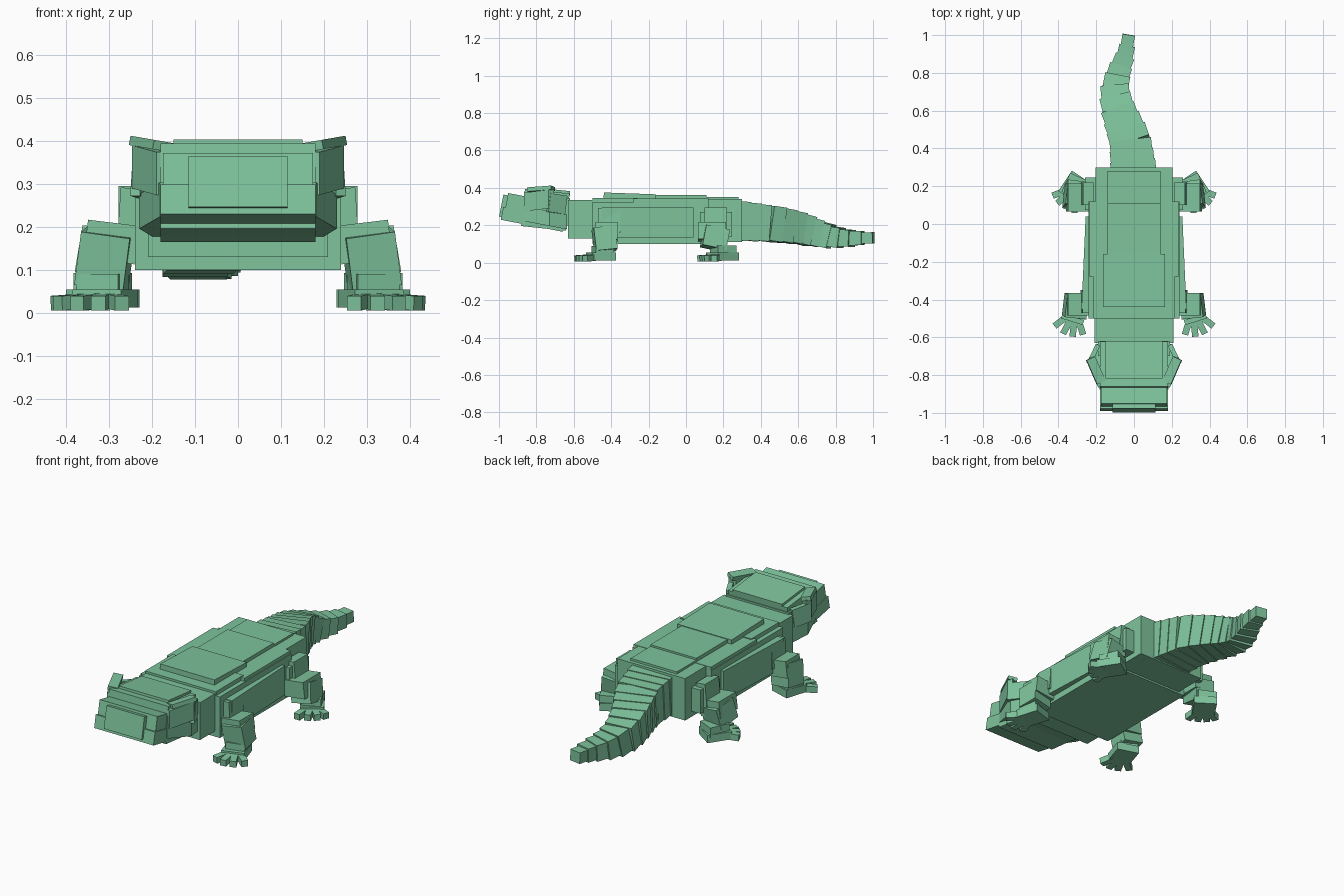
import bpy, bmesh
from math import radians, atan2
from mathutils import Matrix, Vector, Euler

if "Cube" in bpy.data.objects:
    bpy.data.objects.remove(bpy.data.objects["Cube"], do_unlink=True)

skin = bpy.data.materials.new("scale_green")
skin.use_nodes = True
GREEN = (0.21, 0.55, 0.335, 1)
skin.diffuse_color = GREEN
skin.node_tree.nodes["Principled BSDF"].inputs["Base Color"].default_value = GREEN


def finish(name, bm):
    bmesh.ops.recalc_face_normals(bm, faces=bm.faces)
    mesh = bpy.data.meshes.new(name)
    bm.to_mesh(mesh)
    bm.free()
    mesh.materials.append(skin)
    obj = bpy.data.objects.new(name, mesh)
    bpy.context.collection.objects.link(obj)
    return obj


def box(name, center, size, rot=(0, 0, 0)):
    """Box by centre, size and rotation in degrees."""
    bm = bmesh.new()
    turn = Euler([radians(a) for a in rot]).to_matrix().to_4x4()
    bmesh.ops.create_cube(bm, size=1, matrix=Matrix.Translation(center) @ turn @ Matrix.Diagonal((*size, 1)))
    return finish(name, bm)


def span(name, half_width, y, z):
    """Upright box centred on x, given its y and z ranges."""
    return box(name, (0, sum(y) / 2, sum(z) / 2), (half_width * 2, y[1] - y[0], z[1] - z[0]))


def prism(name, plan, low, high, side, pitch=0):
    """Plan outline extruded upwards, mirrored by side, pitched along y."""
    bm = bmesh.new()
    rings = []
    mid = sum(p[1] for p in plan) / len(plan)
    for z in (low, high):
        rings.append([bm.verts.new((x * side, y, z - (y - mid) * pitch)) for x, y in plan])
    bm.faces.new(rings[0])
    bm.faces.new(rings[1])
    n = len(plan)
    for i in range(n):
        j = (i + 1) % n
        bm.faces.new((rings[0][i], rings[0][j], rings[1][j], rings[1][i]))
    return finish(name, bm)


# Trunk with layered back plates
span("trunk", 0.24, (-0.5, 0.12), (0.10, 0.325))
span("pelvis", 0.205, (0.1, 0.3), (0.11, 0.34))
span("neck", 0.21, (-0.63, -0.48), (0.13, 0.335))
span("shoulder_plate", 0.215, (-0.5, -0.26), (0.3, 0.347))
span("mid_back_plate", 0.235, (-0.28, 0.12), (0.3, 0.342))
box("front_back_plate", (0, -0.3, 0.353), (0.33, 0.28, 0.035), (-2, 0, 0))
span("rear_back_plate", 0.14, (-0.16, 0.11), (0.32, 0.362))
span("hip_back_plate", 0.14, (0.1, 0.28), (0.32, 0.352))

# Head, tilted nose up
span("head_collar", 0.19, (-0.70, -0.62), (0.2, 0.345))
box("jaw", (0, -0.818, 0.232), (0.36, 0.337, 0.07), (-11, 0, 0))
box("snout", (0, -0.865, 0.287), (0.35, 0.2, 0.135), (-11, 0, 0))
box("nose_plate", (0, -0.973, 0.303), (0.23, 0.03, 0.12), (-11, 0, 0))
box("skull", (0, -0.752, 0.283), (0.36, 0.24, 0.2), (-6, 0, 0))
box("skull_plate", (0, -0.72, 0.378), (0.3, 0.2, 0.03), (-6, 0, 0))


def foot(name, side, origin, tips):
    """Flat palm with toes fanning out to the given tips."""
    base = Vector(origin)
    heading = sum((Vector(t) for t in tips), Vector((0, 0))) / len(tips) - base
    yaw = atan2(heading.y, heading.x * side)
    box(name + "_palm", (base.x * side, base.y, 0.033), (0.13, 0.12, 0.042), (0, 0, yaw * 57.3))
    for i, tip in enumerate(tips):
        d = Vector(tip) - base
        c = base + d * 0.62
        angle = atan2(d.y, d.x * side) * 57.3
        box(f"{name}_toe_{i + 1}", (c.x * side, c.y, 0.026), (d.length * 0.76, 0.034, 0.034), (0, 4, angle))


for s, tag in ((1, "left"), (-1, "right")):
    # Flanks and sides of the head
    prism(tag + "_flank", [(0.2, -0.45), (0.278, -0.45), (0.256, 0.04), (0.2, 0.04)], 0.135, 0.295, s)
    prism(tag + "_cheek", [(0.15, -0.875), (0.182, -0.875), (0.23, -0.73), (0.2, -0.635), (0.15, -0.635)],
          0.2, 0.28, s, 0.19)
    prism(tag + "_crest", [(0.165, -0.86), (0.19, -0.865), (0.247, -0.735), (0.235, -0.705), (0.2, -0.72)],
          0.285, 0.385, s, -0.12)
    box(tag + "_brow", (0.202 * s, -0.775, 0.393), (0.05, 0.14, 0.022), (4, -9 * s, -24 * s))
    box(tag + "_temple", (0.215 * s, -0.69, 0.315), (0.025, 0.10, 0.10), (-8, 0, 26 * s))

    # Front leg
    box(tag + "_front_shoulder", (0.245 * s, -0.41, 0.225), (0.065, 0.12, 0.13), (0, -4 * s, 0))
    box(tag + "_front_upper_leg", (0.295 * s, -0.425, 0.165), (0.12, 0.12, 0.09), (0, -7 * s, 0))
    box(tag + "_front_lower_leg", (0.31 * s, -0.435, 0.125), (0.115, 0.115, 0.125), (6, -8 * s, 6 * s))
    box(tag + "_front_ankle", (0.315 * s, -0.445, 0.065), (0.1, 0.1, 0.05), (0, 0, 15 * s))
    foot(tag + "_front_foot", s, (0.31, -0.455), [(0.27, -0.585), (0.325, -0.595), (0.375, -0.58), (0.42, -0.54)])

    # Rear leg
    box(tag + "_hip", (0.22 * s, 0.16, 0.205), (0.08, 0.17, 0.13))
    box(tag + "_hip_plate", (0.248 * s, 0.16, 0.225), (0.055, 0.12, 0.135), (0, -5 * s, 0))
    box(tag + "_rear_upper_leg", (0.295 * s, 0.14, 0.165), (0.12, 0.15, 0.09), (0, -7 * s, 0))
    box(tag + "_rear_lower_leg", (0.31 * s, 0.155, 0.13), (0.11, 0.13, 0.11), (-12, -8 * s, 8 * s))
    box(tag + "_rear_ankle", (0.315 * s, 0.2, 0.065), (0.1, 0.11, 0.055), (0, 0, 25 * s))
    foot(tag + "_rear_foot", s, (0.315, 0.195), [(0.315, 0.06), (0.365, 0.08), (0.405, 0.11), (0.43, 0.15)])

# Tail: overlapping segments along a curve (y, x, width, middle height, depth)
STATIONS = [(0.27, 0.0, 0.24, 0.225, 0.21), (0.45, -0.02, 0.21, 0.21, 0.185), (0.6, -0.08, 0.17, 0.185, 0.16),
            (0.7, -0.105, 0.14, 0.16, 0.135), (0.8, -0.085, 0.115, 0.135, 0.098),
            (0.9, -0.045, 0.08, 0.13, 0.072), (1.0, -0.028, 0.05, 0.133, 0.045)]


def tail_at(y):
    for a, b in zip(STATIONS, STATIONS[1:]):
        if y <= b[0] + 1e-6:
            t = (y - a[0]) / (b[0] - a[0])
            return [p + (q - p) * t for p, q in zip(a, b)]
    return list(STATIONS[-1])


COUNT = 13
step = 0.73 / COUNT
for i in range(COUNT):
    a, b = tail_at(0.27 + i * step), tail_at(0.27 + (i + 1) * step)
    yaw = atan2(-(b[1] - a[1]), b[0] - a[0])
    pitch = atan2(b[3] - a[3], b[0] - a[0])
    reach = 0.012 if i < COUNT - 1 else 0
    box(f"tail_segment_{i + 1}", ((a[1] + b[1]) / 2, (a[0] + b[0]) / 2 - reach / 2, (a[3] + b[3]) / 2),
        (a[2], step * 1.08 + reach, a[4]), (pitch * 57.3, 0, yaw * 57.3))
